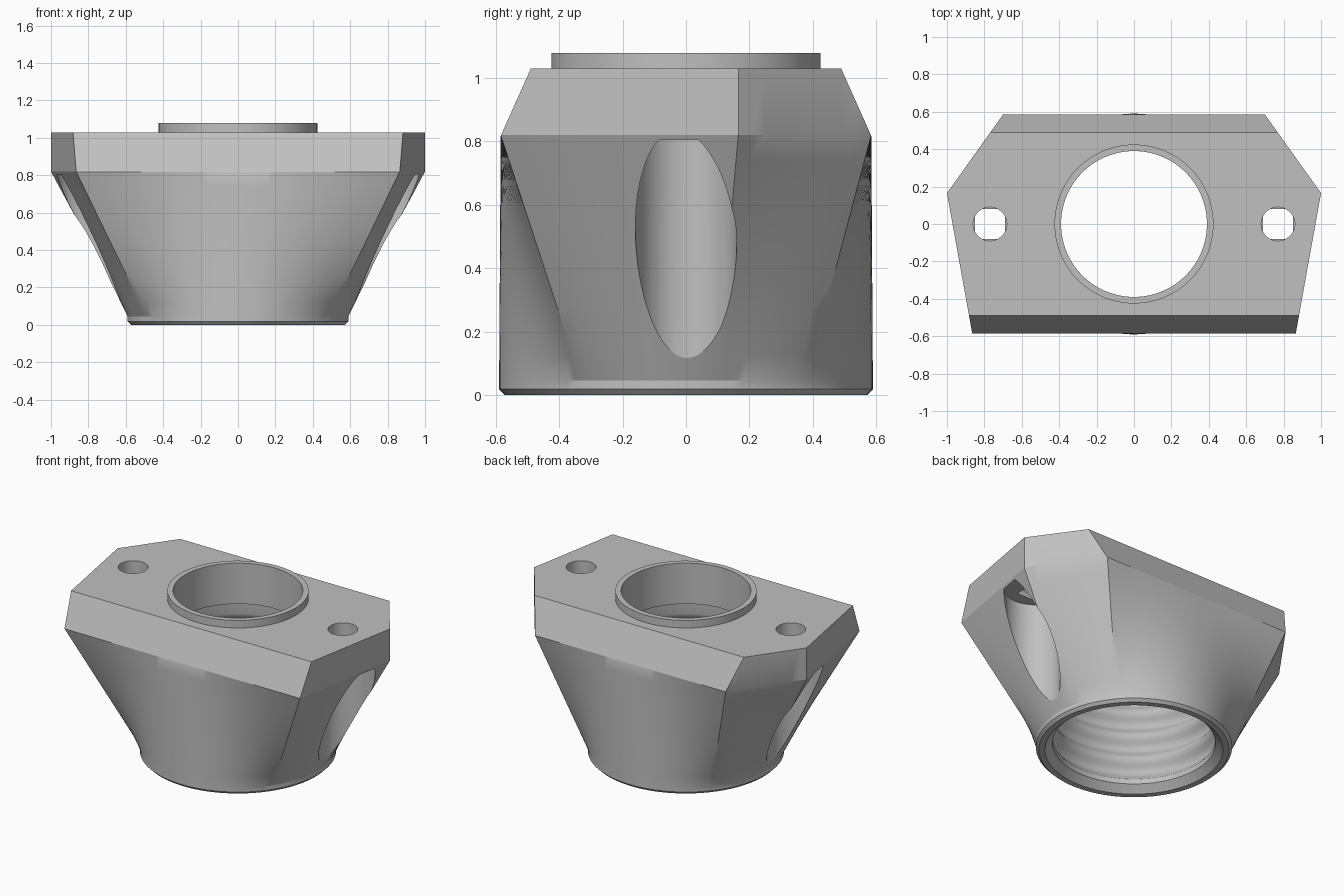
import bpy, bmesh, math
from mathutils import Vector

cube = bpy.data.objects.get("Cube")
if cube:
    bpy.data.objects.remove(cube, do_unlink=True)

TAU = 2 * math.pi
RIM, EAVE, TOP, DEPTH = 0.59, 0.82, 1.03, 0.585
OUTLINE = [(1, 0.165), (0.70, DEPTH), (-0.70, DEPTH),
           (-1, 0.165), (-0.865, -DEPTH), (0.865, -DEPTH)]

grey = bpy.data.materials.new("plain grey")
grey.use_nodes = True
tone = (0.53, 0.53, 0.53, 1)
grey.diffuse_color = tone
grey.node_tree.nodes["Principled BSDF"].inputs["Base Color"].default_value = tone


def finish(name, bm):
    bmesh.ops.recalc_face_normals(bm, faces=bm.faces[:])
    mesh = bpy.data.meshes.new(name)
    bm.to_mesh(mesh)
    bm.free()
    mesh.materials.append(grey)
    obj = bpy.data.objects.new(name, mesh)
    bpy.context.collection.objects.link(obj)
    return obj


def skin(bm, rows, closed=False):
    """Join rings of points into a solid: capped, or closed like a torus."""
    rings = [[bm.verts.new(p) for p in row] for row in rows]
    n = len(rings[0])
    pairs = list(zip(rings, rings[1:]))
    if closed:
        pairs.append((rings[-1], rings[0]))
    else:
        bm.faces.new(rings[0][::-1])
        bm.faces.new(rings[-1])
    for low, high in pairs:
        for i in range(n):
            j = (i + 1) % n
            bm.faces.new((low[i], low[j], high[j], high[i]))


def ring(rx, z, ry=None, cx=0, n=96):
    ry = ry or rx
    return [(cx + rx * math.cos(TAU * i / n), ry * math.sin(TAU * i / n), z)
            for i in range(n)]


def solid(name, rows, closed=False):
    bm = bmesh.new()
    skin(bm, rows, closed)
    return finish(name, bm)


def outline_point(angle):
    """Where a ray from the centre meets the plate outline."""
    d = Vector((math.cos(angle), math.sin(angle)))
    for i, corner in enumerate(OUTLINE):
        a = Vector(corner)
        e = Vector(OUTLINE[(i + 1) % len(OUTLINE)]) - a
        det = d.x * e.y - d.y * e.x
        if abs(det) < 1e-9:
            continue
        t = (a.x * e.y - a.y * e.x) / det
        s = (a.x * d.y - a.y * d.x) / det
        if t > 0 and -1e-6 <= s <= 1 + 1e-6:
            return d * t


# Body: round foot lofted into the angular plate
corners = [math.atan2(y, x) % TAU for x, y in OUTLINE]
angles = [a for a in (TAU * i / 120 for i in range(120))
          if all(abs(a - c) > 0.02 for c in corners)]
angles = sorted(angles + corners)
circle = [Vector((math.cos(a), math.sin(a))) * RIM for a in angles]
plate = [outline_point(a) for a in angles]

rows = [[(p.x * 0.97, p.y * 0.97, 0) for p in circle],
        [(p.x, p.y, 0.018) for p in circle]]
STEPS, START = 10, 0.045
for k in range(STEPS + 1):
    f = k / STEPS
    z = START + f * (EAVE - START)
    rows.append([(*c.lerp(p, f), z) for c, p in zip(circle, plate)])
rows.append([(p.x, p.y, TOP) for p in plate])
bm = bmesh.new()
skin(bm, rows)

# Slanted bevels along the front and back of the plate
for side in (-1, 1):
    cut = bmesh.ops.bisect_plane(
        bm, geom=bm.verts[:] + bm.edges[:] + bm.faces[:],
        plane_co=(0, side * 0.49, TOP), plane_no=(0, side * 0.21, 0.094),
        clear_outer=True)
    edges = [e for e in cut["geom_cut"] if isinstance(e, bmesh.types.BMEdge)]
    bmesh.ops.holes_fill(bm, edges=[e for e in edges if e.is_boundary], sides=0)
body = finish("adapter_body", bm)

# Bore: chamfered mouth, rounded thread ribs, then a narrower neck
profile = [(0.535, -0.05), (0.535, 0), (0.49, 0.045)]
PITCH, TURNS, SUB = 0.16, 4, 10
for k in range(1, TURNS * SUB + 1):
    wave = 0.5 - 0.5 * math.cos(TAU * k / SUB)
    profile.append((0.485 + 0.04 * wave, 0.06 + PITCH * k / SUB))
profile += [(0.485, 0.81), (0.39, 0.81), (0.39, 1.2)]
cutters = [solid("bore_cutter", [ring(r, z) for r, z in profile])]

# Screw holes with square seats, above open clearance pockets
for side, label in ((1, "left"), (-1, "right")):
    x = side * 0.77
    cutters.append(solid(label + "_pocket_cutter",
                         [ring(0.175, z, 0.16, side * 0.80, 64) for z in (-0.1, 0.805)]))
    cutters.append(solid(label + "_screw_cutter",
                         [ring(0.09, z, cx=x, n=40) for z in (0.84, 1.2)]))
    h = 0.08
    square = ((x - h, -h), (x + h, -h), (x + h, h), (x - h, h))
    cutters.append(solid(label + "_seat_cutter",
                         [[(px, py, z) for px, py in square] for z in (0.78, 0.85)]))

for cutter in cutters:
    cutter.hide_render = True
    mod = body.modifiers.new(cutter.name, "BOOLEAN")
    mod.operation, mod.solver, mod.object = "DIFFERENCE", "EXACT", cutter
bpy.context.view_layer.update()
baked = bpy.data.meshes.new_from_object(
    body.evaluated_get(bpy.context.evaluated_depsgraph_get()))
body.modifiers.clear()
body.data = baked
for cutter in cutters:
    bpy.data.objects.remove(cutter, do_unlink=True)

# Raised collar around the neck
collar = solid("collar", [ring(r, z) for r, z in
                          ((0.39, TOP), (0.425, TOP), (0.425, 1.08), (0.39, 1.08))], True)

for obj in (body, collar):
    bpy.ops.object.select_all(action="DESELECT")
    obj.select_set(True)
    bpy.context.view_layer.objects.active = obj
    bpy.ops.object.shade_smooth_by_angle(angle=math.radians(25))
